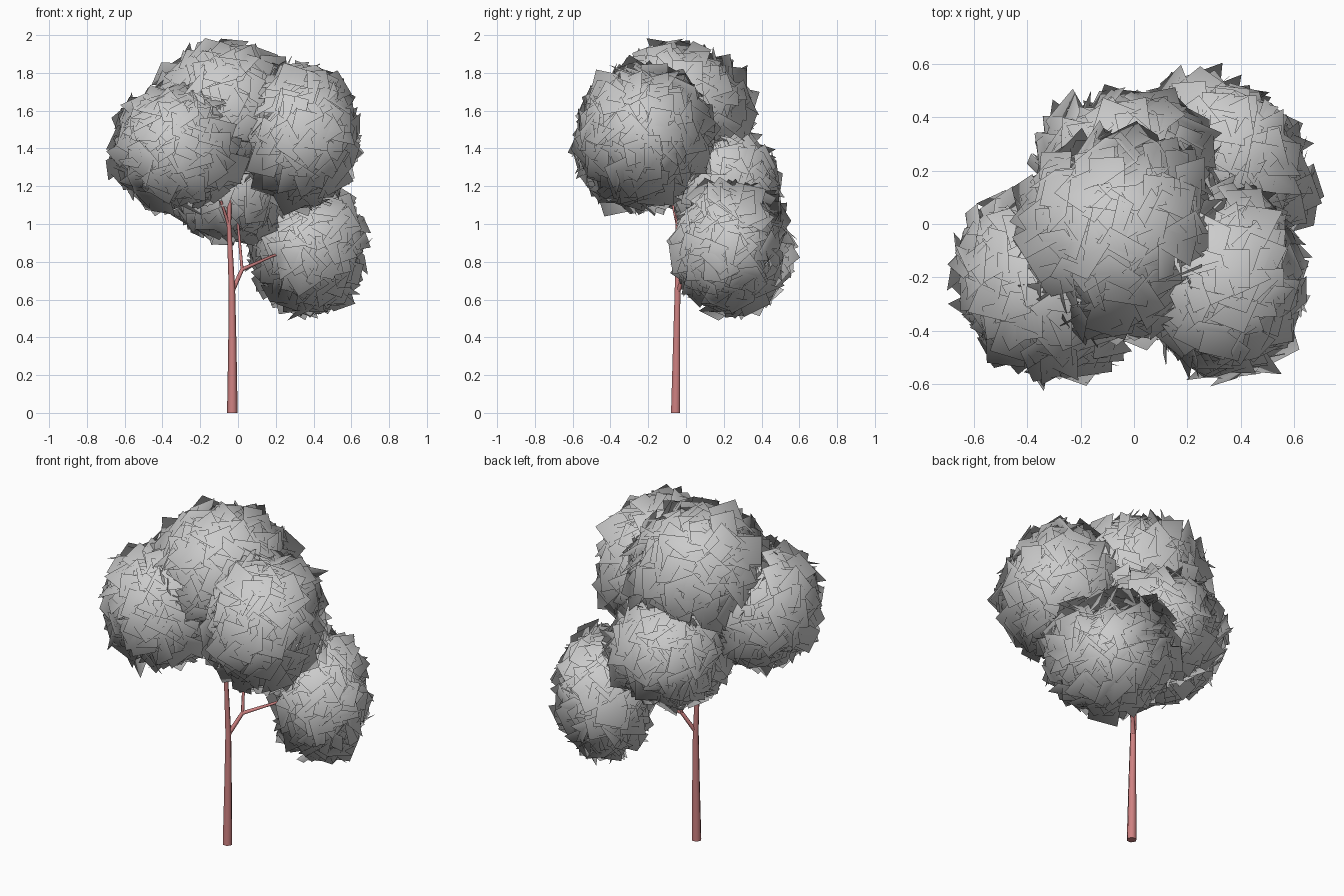
import bpy, math, random
from mathutils import Vector, Matrix

if "Cube" in bpy.data.objects:
    bpy.data.objects.remove(bpy.data.objects["Cube"])

random.seed(7)

bark = bpy.data.materials.new("bark")
bark.diffuse_color = (0.62, 0.22, 0.22, 1)
bark.use_nodes = True
bark.node_tree.nodes["Principled BSDF"].inputs["Base Color"].default_value = bark.diffuse_color


def limb(name, points):
    """Tapered six-sided tube through (x, y, z, radius) points."""
    cu = bpy.data.curves.new(name, 'CURVE')
    cu.dimensions = '3D'
    cu.bevel_depth = 1.0
    cu.bevel_resolution = 1
    cu.use_fill_caps = True
    sp = cu.splines.new('POLY')
    sp.points.add(len(points) - 1)
    for p, (x, y, z, r) in zip(sp.points, points):
        p.co = (x, y, z, 1)
        p.radius = r
    ob = bpy.data.objects.new(name, cu)
    bpy.context.collection.objects.link(ob)
    cu.materials.append(bark)
    bpy.ops.object.select_all(action='DESELECT')
    ob.select_set(True)
    bpy.context.view_layer.objects.active = ob
    bpy.ops.object.convert(target='MESH')


def leaf_cluster(name, centre, extent, yaw=0, count=340):
    """Ellipsoid shell of square leaf cards, shaded with rounded normals."""
    c, verts, faces, normals = Vector(centre), [], [], []
    turn = Matrix.Rotation(math.radians(yaw), 3, 'Z')
    golden = math.pi * (3 - math.sqrt(5))
    for i in range(count):
        # even spread over the sphere
        z = 1 - 2 * (i + 0.5) / count
        s = math.sqrt(1 - z * z)
        d = Vector((s * math.cos(i * golden), s * math.sin(i * golden), z))
        depth = random.uniform(0.045, 0.105)
        pos = Vector([d[k] * (extent[k] - depth) for k in range(3)])
        # tangent card, spun and tilted at random
        tilt = Matrix.Rotation(random.uniform(-0.8, 0.8), 3, 'X') @ \
            Matrix.Rotation(random.uniform(-0.8, 0.8), 3, 'Y')
        rot = d.to_track_quat('Z', 'Y').to_matrix() @ tilt @ \
            Matrix.Rotation(random.uniform(0, math.tau), 3, 'Z')
        h = random.uniform(0.055, 0.085)
        base = len(verts)
        for u, v in ((-h, -h), (h, -h), (h, h), (-h, h)):
            p = turn @ (pos + rot @ Vector((u, v, 0)))
            verts.append(c + p)
            normals.append(p.normalized())
        faces.append(tuple(range(base, base + 4)))
    me = bpy.data.meshes.new(name)
    me.from_pydata(verts, [], faces)
    me.shade_smooth()
    me.normals_split_custom_set_from_vertices(normals)
    bpy.context.collection.objects.link(bpy.data.objects.new(name, me))


# Trunk and branches
limb("trunk", [(-0.03, -0.055, 0, 0.028), (-0.03, -0.05, 0.35, 0.022),
               (-0.032, -0.045, 0.65, 0.017), (-0.048, -0.045, 1.0, 0.012),
               (-0.042, -0.05, 1.26, 0.009), (-0.05, -0.04, 1.6, 0.005)])
limb("lower_branch", [(-0.032, -0.045, 0.64, 0.013), (0.022, 0.01, 0.76, 0.011),
                      (0.18, 0.1, 0.83, 0.007), (0.34, 0.22, 0.88, 0.004)])
limb("back_branch", [(0.022, 0.01, 0.755, 0.009), (0.0, 0.06, 1.0, 0.007),
                     (-0.02, 0.15, 1.2, 0.004)])
limb("left_branch", [(-0.048, -0.045, 0.99, 0.009), (-0.1, -0.08, 1.15, 0.007),
                     (-0.3, -0.2, 1.38, 0.004)])
limb("right_branch", [(-0.042, -0.05, 1.25, 0.008), (0.04, -0.09, 1.35, 0.006),
                      (0.3, -0.2, 1.46, 0.004)])

# Foliage
leaf_cluster("left_foliage", (-0.325, -0.23, 1.40), (0.35, 0.40, 0.37), 45)
leaf_cluster("right_foliage", (0.335, -0.22, 1.47), (0.33, 0.385, 0.41))
leaf_cluster("top_foliage", (-0.06, -0.05, 1.60), (0.42, 0.42, 0.385))
leaf_cluster("back_foliage", (-0.03, 0.21, 1.20), (0.37, 0.31, 0.32))
leaf_cluster("lower_foliage", (0.365, 0.245, 0.87), (0.27, 0.39, 0.38), 45)
